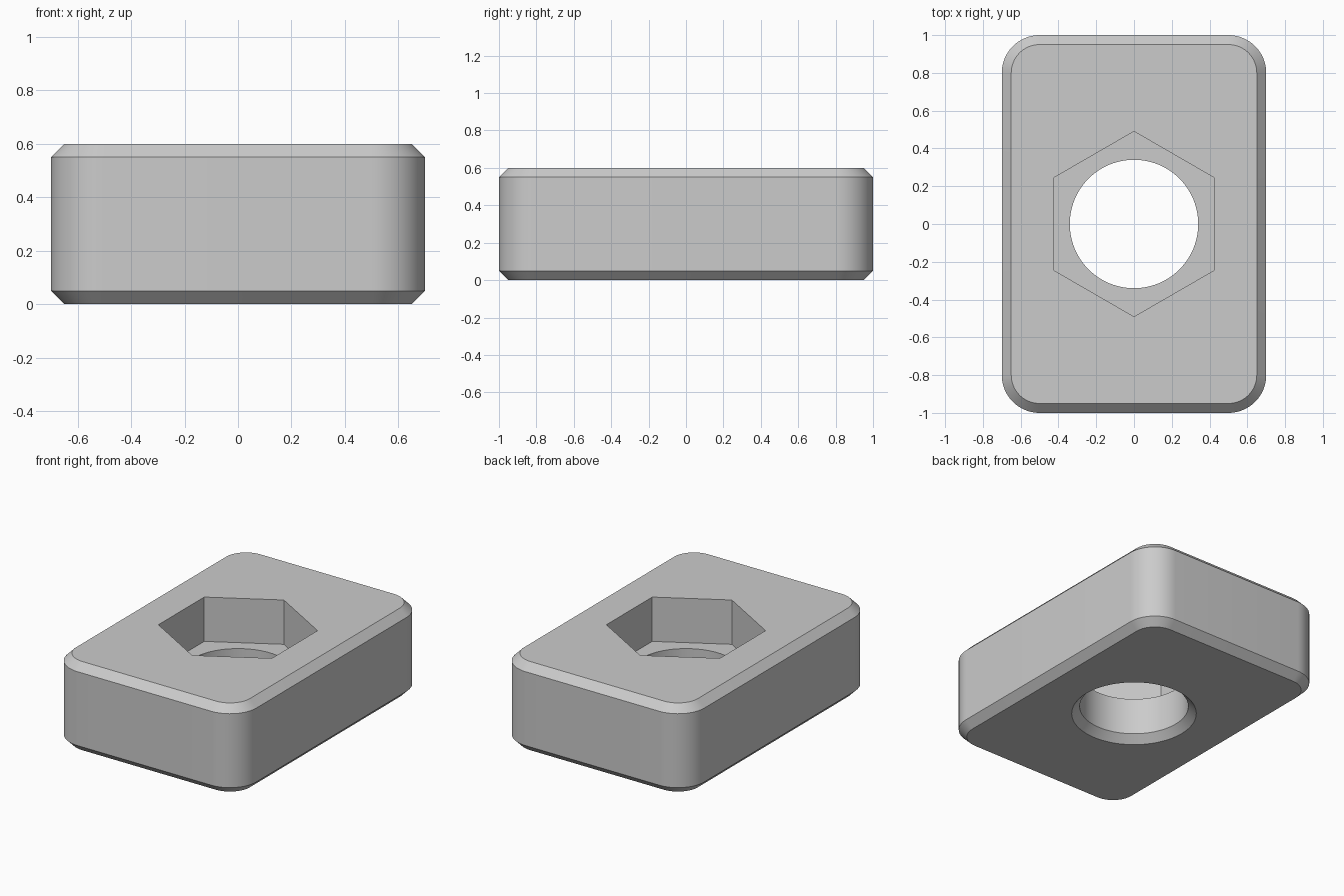
import bpy
import bmesh
from math import sin, cos, pi, radians

if "Cube" in bpy.data.objects:
    bpy.data.objects.remove(bpy.data.objects["Cube"], do_unlink=True)

HALF_X, HALF_Y, HEIGHT = 0.7, 1.0, 0.6
CHAMFER, CORNER = 0.05, 0.2
HOLE, POCKET, FLOOR = 0.34, 0.49, 0.3

grey = bpy.data.materials.new("plain grey")
grey.use_nodes = True
grey.diffuse_color = (0.6, 0.6, 0.6, 1)
grey.node_tree.nodes["Principled BSDF"].inputs["Base Color"].default_value = (0.6, 0.6, 0.6, 1)


def rounded_rect(inset, steps=16):
    """Outline of the block, moved inwards by inset."""
    pts = []
    r = CORNER - inset
    for q, (sx, sy) in enumerate([(1, 1), (-1, 1), (-1, -1), (1, -1)]):
        for i in range(steps + 1):
            a = (q + i / steps) * pi / 2
            pts.append((sx * (HALF_X - CORNER) + r * cos(a),
                        sy * (HALF_Y - CORNER) + r * sin(a)))
    return pts


def polygon(radius, sides):
    """Regular polygon with a corner on the y axis."""
    return [(radius * sin(-2 * pi * i / sides), radius * cos(2 * pi * i / sides))
            for i in range(sides)]


def loft(name, sections):
    """Closed solid through (outline, z) sections from bottom to top."""
    bm = bmesh.new()
    rings = [[bm.verts.new((x, y, z)) for x, y in pts] for pts, z in sections]
    for low, high in zip(rings, rings[1:]):
        n = len(low)
        for i in range(n):
            j = (i + 1) % n
            bm.faces.new((low[i], low[j], high[j], high[i]))
    bm.faces.new(rings[0][::-1])
    bm.faces.new(rings[-1])
    bmesh.ops.recalc_face_normals(bm, faces=bm.faces[:])
    mesh = bpy.data.meshes.new(name)
    bm.to_mesh(mesh)
    bm.free()
    mesh.materials.append(grey)
    obj = bpy.data.objects.new(name, mesh)
    bpy.context.collection.objects.link(obj)
    return obj


# Block with chamfered top and bottom rims
block = loft("nut_block", [
    (rounded_rect(CHAMFER), 0),
    (rounded_rect(0), CHAMFER),
    (rounded_rect(0), HEIGHT - CHAMFER),
    (rounded_rect(CHAMFER), HEIGHT),
])

# Hexagonal pocket from above, round countersunk hole from below
pocket = loft("pocket_cutter", [(polygon(POCKET, 6), FLOOR), (polygon(POCKET, 6), 1)])
drill = loft("hole_cutter", [
    (polygon(HOLE + 2 * CHAMFER, 96), -CHAMFER),
    (polygon(HOLE, 96), CHAMFER),
    (polygon(HOLE, 96), FLOOR + 0.1),
])

bpy.ops.object.select_all(action='DESELECT')
bpy.context.view_layer.objects.active = block
block.select_set(True)
for cutter in (pocket, drill):
    cutter.hide_render = True
    mod = block.modifiers.new(cutter.name, 'BOOLEAN')
    mod.operation = 'DIFFERENCE'
    mod.solver = 'EXACT'
    mod.object = cutter
    bpy.ops.object.modifier_apply(modifier=mod.name)
    bpy.data.objects.remove(cutter, do_unlink=True)

bpy.ops.object.shade_smooth_by_angle(angle=radians(30))
